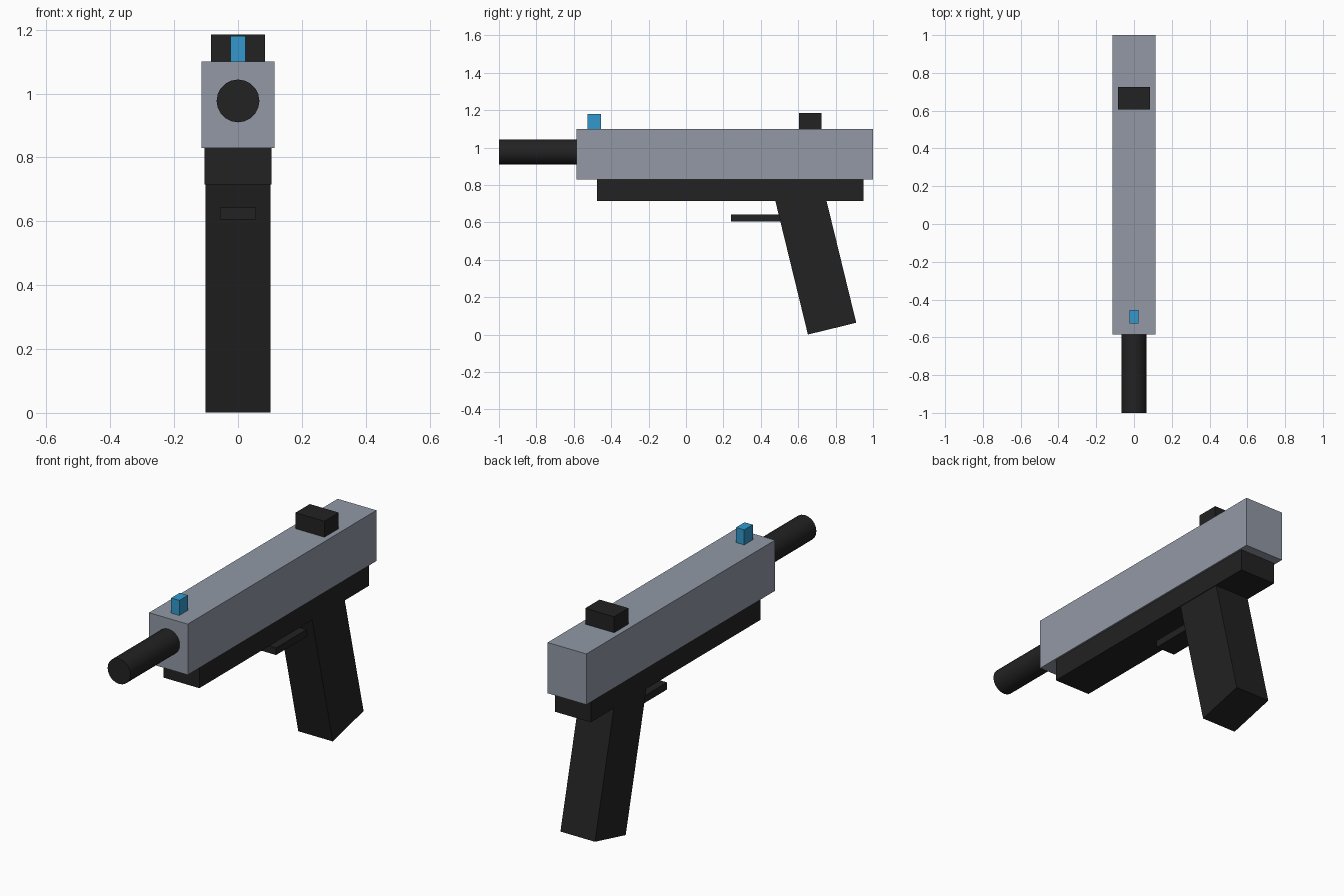
import bpy
from math import radians, sin, cos
from mathutils import Vector

cube = bpy.data.objects.get("Cube")
if cube:
    bpy.data.objects.remove(cube, do_unlink=True)


def material(name, rgb):
    """Flat material from 0-255 display colour, stored as linear."""
    linear = [((c / 255 + 0.055) / 1.055) ** 2.4 for c in rgb] + [1]
    mat = bpy.data.materials.new(name)
    mat.use_nodes = True
    mat.diffuse_color = linear
    mat.node_tree.nodes["Principled BSDF"].inputs["Base Color"].default_value = linear
    return mat


grey = material("blue_grey", (146, 153, 165))
black = material("black", (34, 34, 34))
blue = material("bright_blue", (51, 153, 204))


def finish(name, mat):
    obj = bpy.context.object
    obj.name = obj.data.name = name
    obj.data.materials.append(mat)
    return obj


def box(name, mat, size, centre, tilt=0):
    bpy.ops.mesh.primitive_cube_add(size=1, location=centre, rotation=(tilt, 0, 0))
    obj = finish(name, mat)
    obj.scale = size
    bpy.ops.object.transform_apply(location=False, rotation=True, scale=True)
    return obj


def span(name, mat, width, y, z):
    """Centred box given by its width and its y and z ranges."""
    return box(name, mat, (width, y[1] - y[0], z[1] - z[0]),
               (0, sum(y) / 2, sum(z) / 2))


# Upper body and lower frame
span("slide", grey, 0.228, (-0.585, 1.0), (0.83, 1.10))
span("frame", black, 0.21, (-0.475, 0.95), (0.715, 0.83))

# Sights
span("rear_sight", black, 0.17, (0.605, 0.725), (1.10, 1.185))
span("front_sight", blue, 0.048, (-0.527, -0.455), (1.10, 1.18))

# Trigger plate, running into the grip
span("trigger", black, 0.112, (0.24, 0.56), (0.605, 0.643))

# Raked grip, its top buried in the frame
tilt = radians(13.7)
length = 0.765
foot = Vector((0, 0.781, 0.032))
centre = foot + Vector((0, -sin(tilt), cos(tilt))) * length / 2
box("grip", black, (0.203, 0.266, length), centre, tilt)

# Barrel
bpy.ops.mesh.primitive_cylinder_add(vertices=20, radius=0.067, depth=0.45,
                                    location=(0, -0.775, 0.977),
                                    rotation=(radians(90), 0, 0))
finish("barrel", black)
bpy.ops.object.shade_smooth_by_angle(angle=radians(30))
